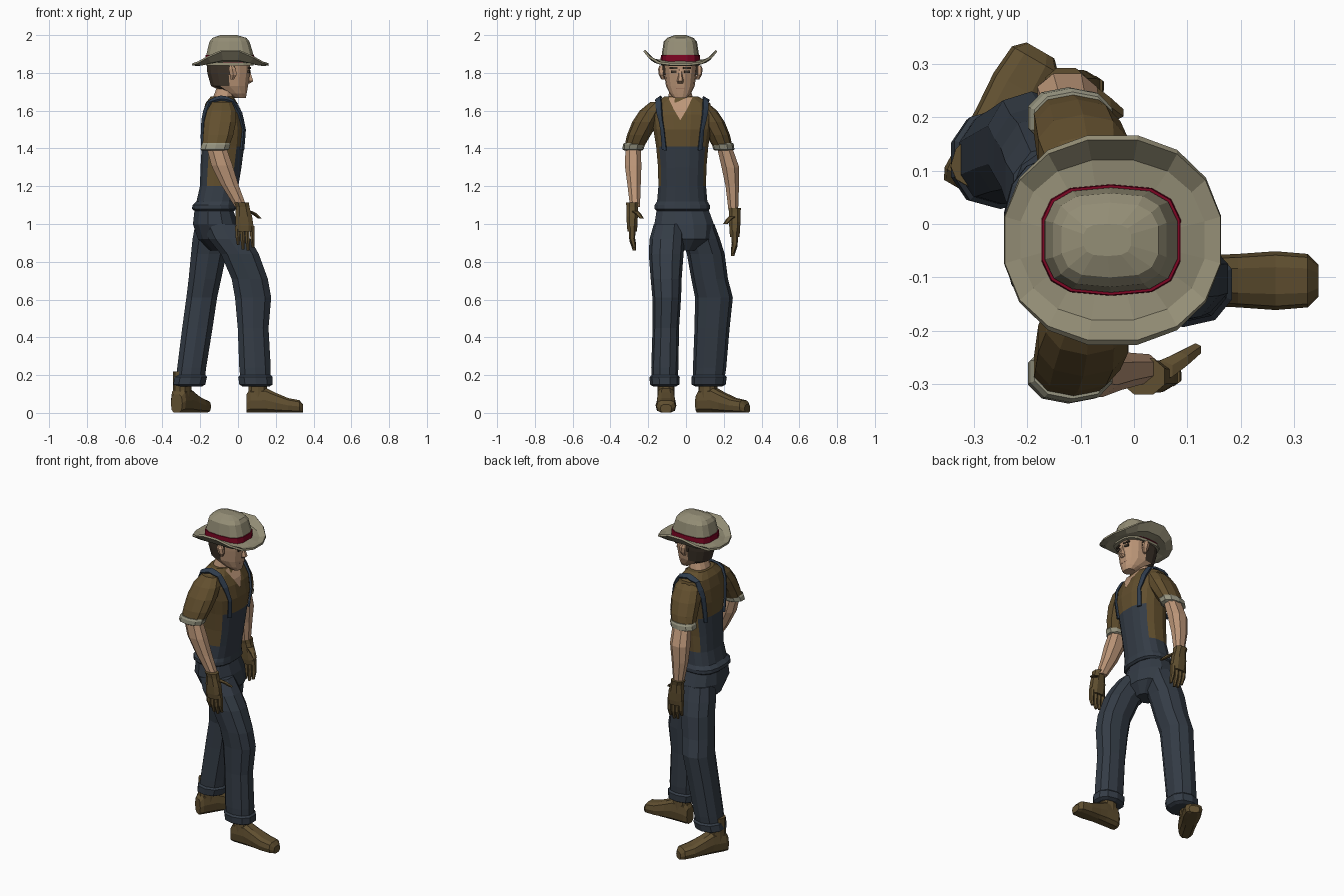
import bpy
import bmesh
import math
from mathutils import Matrix, Vector

old = bpy.data.objects.get("Cube")
if old:
    bpy.data.objects.remove(old, do_unlink=True)


def material(name, red, green, blue):
    """One flat colour, given as display values and stored as linear ones."""
    linear = [((c / 255 + 0.055) / 1.055) ** 2.4 for c in (red, green, blue)] + [1]
    mat = bpy.data.materials.new(name)
    mat.use_nodes = True
    mat.diffuse_color = linear
    shader = mat.node_tree.nodes["Principled BSDF"]
    shader.inputs["Base Color"].default_value = linear
    shader.inputs["Roughness"].default_value = 0.9
    return mat


shirt_brown = material("shirt brown", 98, 79, 46)
leather_brown = material("leather brown", 96, 79, 48)
denim = material("denim", 52, 60, 70)
strap_blue = material("strap blue", 47, 60, 76)
skin = material("skin", 188, 150, 120)
hair_dark = material("dark hair", 62, 52, 42)
felt = material("hat felt", 148, 142, 118)
cuff_grey = material("cuff grey", 150, 148, 128)
band_red = material("band red", 125, 5, 35)
lip = material("lip", 140, 98, 80)


def finish(name, bm, mats, rule=None):
    bmesh.ops.recalc_face_normals(bm, faces=bm.faces)
    bm.normal_update()
    if rule:
        for face in bm.faces:
            face.material_index = rule(face.calc_center_median(), face.normal)
    mesh = bpy.data.meshes.new(name)
    bm.to_mesh(mesh)
    bm.free()
    for mat in mats:
        mesh.materials.append(mat)
    obj = bpy.data.objects.new(name, mesh)
    bpy.context.collection.objects.link(obj)
    return obj


def loft(name, rings, mats, sides=12, power=2.3, caps=True, matrix=None, rule=None):
    """Skin rings given as (x, y, z, x radius, y radius)."""
    bm = bmesh.new()
    loops = []
    for x, y, z, rx, ry in rings:
        loop = []
        for i in range(sides):
            a = math.tau * (i + 0.5) / sides
            c, s = math.cos(a), math.sin(a)
            px = math.copysign(abs(c) ** (2 / power), c) * rx
            py = math.copysign(abs(s) ** (2 / power), s) * ry
            loop.append(bm.verts.new((x + px, y + py, z)))
        loops.append(loop)
    for low, high in zip(loops, loops[1:]):
        for i in range(sides):
            j = (i + 1) % sides
            bm.faces.new((low[i], low[j], high[j], high[i]))
    if caps:
        bm.faces.new(loops[0])
        bm.faces.new(loops[-1])
    if matrix:
        bm.transform(matrix)
    return finish(name, bm, mats, rule)


def ribbon(name, path, width, mat, target, offset):
    """A strip along a path, wrapped onto a target and thickened."""
    bm = bmesh.new()
    half = Vector((0, width / 2, 0))
    rows = [[bm.verts.new(Vector(p) + half * k) for k in (-1, 1)] for p in path]
    for a, b in zip(rows, rows[1:]):
        bm.faces.new((a[0], a[1], b[1], b[0]))
    bmesh.ops.subdivide_edges(bm, edges=bm.edges, cuts=1, use_grid_fill=True)
    obj = finish(name, bm, [mat])
    wrap = obj.modifiers.new("wrap", "SHRINKWRAP")
    wrap.target = target
    wrap.wrap_mode = "ABOVE_SURFACE"
    wrap.offset = offset
    thick = obj.modifiers.new("thickness", "SOLIDIFY")
    thick.thickness = 0.012
    thick.offset = 0
    return obj


def plate(name, place, size, mat, turn=0):
    bm = bmesh.new()
    bmesh.ops.create_cube(bm, size=1)
    bm.transform(Matrix.Translation(place) @ Matrix.Rotation(turn, 4, "Z")
                 @ Matrix.Diagonal((*size, 1)))
    return finish(name, bm, [mat])


# Torso: denim bib front and back, scooped lower at the sides
def bib_rule(centre, normal):
    top = 1.41 if abs(normal.x) > 0.5 else 1.25
    return 0 if centre.z < top else 1


torso = loft("torso", [
    (-.125, -.02, 1.07, .108, .138), (-.125, -.02, 1.08, .12, .148),
    (-.125, -.02, 1.1, .118, .148), (-.115, -.02, 1.12, .106, .135),
    (-.1, -.02, 1.2, .103, .128), (-.09, -.02, 1.3, .11, .13),
    (-.08, -.02, 1.41, .114, .14), (-.078, -.02, 1.5, .12, .155),
    (-.082, -.02, 1.58, .108, .165), (-.088, -.02, 1.64, .085, .15),
    (-.085, -.025, 1.675, .06, .09)],
    [denim, shirt_brown], sides=16, power=2.6, rule=bib_rule)

for side, label in ((-1, "right"), (1, "left")):
    line = [(.03, .1, 1.39), (.05, .115, 1.5), (.02, .125, 1.59), (-.03, .125, 1.65),
            (-.09, .125, 1.67), (-.15, .125, 1.64), (-.19, .115, 1.55), (-.2, .1, 1.39)]
    ribbon(label + "_strap", [(x, y * side - .02, z) for x, y, z in line],
           0.034, strap_blue, torso, 0.009)

# Neck and open collar
loft("neck", [(-.08, -.03, 1.62, .06, .075), (-.075, -.03, 1.68, .055, .065),
              (-.065, -.03, 1.72, .05, .055), (-.055, -.03, 1.76, .05, .055)], [skin])
bm = bmesh.new()
bm.faces.new([bm.verts.new(p) for p in
              ((.04, -.03, 1.55), (.02, .005, 1.61), (-.02, .035, 1.67),
               (-.02, -.095, 1.67), (.02, -.065, 1.61))])
bmesh.ops.triangulate(bm, faces=bm.faces)
collar = finish("open_collar", bm, [skin])
wrap = collar.modifiers.new("wrap", "SHRINKWRAP")
wrap.target, wrap.offset, wrap.wrap_mode = torso, 0.006, "ABOVE_SURFACE"

# Trousers
loft("trouser_seat", [(-.13, -.02, 1.1, .1, .135), (-.12, -.01, 1.0, .122, .162),
                      (-.1, 0, .92, .115, .14), (-.09, 0, .86, .06, .05)], [denim])
loft("right_trouser_leg", [
    (-.09, -.09, 1.0, .105, .08), (-.045, -.1, .92, .115, .093),
    (.01, -.105, .84, .105, .092), (.062, -.105, .71, .1, .082),
    (.08, -.102, .61, .1, .076), (.08, -.107, .45, .085, .07),
    (.09, -.112, .24, .087, .072), (.092, -.113, .2, .085, .07),
    (.092, -.113, .19, .095, .08), (.095, -.113, .15, .092, .078),
    (.095, -.113, .14, .075, .06)], [denim], sides=10)
loft("left_trouser_leg", [
    (-.13, .06, 1.0, .1, .09), (-.14, .08, .92, .105, .1),
    (-.155, .105, .84, .098, .1), (-.175, .125, .71, .09, .097),
    (-.192, .148, .61, .085, .1), (-.215, .138, .45, .084, .093),
    (-.245, .125, .24, .08, .088), (-.25, .122, .2, .08, .085),
    (-.25, .122, .19, .09, .094), (-.258, .12, .15, .088, .09),
    (-.258, .12, .14, .07, .07)], [denim], sides=10)


# Boots: a shoe skinned from heel to toe, plus the ankle shaft
def boot(name, heel, yaw):
    forward = Matrix(((0, 0, 1, 0), (0, 1, 0, 0), (1, 0, 0, 0), (0, 0, 0, 1)))
    place = Matrix.Translation((*heel, 0)) @ Matrix.Rotation(yaw, 4, "Z")
    steps = ((0, .1, .035), (.02, .13, .046), (.1, .135, .048), (.15, .11, .05),
             (.22, .08, .055), (.28, .068, .05), (.3, .045, .03))
    loft(name, [(h / 2, 0, t, h / 2, w) for t, h, w in steps], [leather_brown],
         sides=10, power=3, matrix=place @ forward)
    loft(name + "_shaft", [(.06, 0, .06, .055, .046), (.06, 0, .13, .052, .044),
                           (.06, 0, .22, .05, .045)], [leather_brown],
         sides=10, matrix=place)


boot("right_boot", (.045, -.106), 0)
boot("left_boot", (-.325, .065), math.radians(60))


# Arms: sleeve, rolled cuff, bare forearm and glove
def arm(label, side, forearm, hand):
    def y(out):
        return out * side - 0.04

    loft(label + "_sleeve", [
        (-.085, y(.1), 1.645, .055, .05), (-.088, y(.14), 1.6, .08, .065),
        (-.095, y(.175), 1.54, .088, .07), (-.105, y(.21), 1.47, .083, .063),
        (-.12, y(.238), 1.4, .072, .05)], [shirt_brown], sides=10)
    loft(label + "_cuff", [
        (-.115, y(.235), 1.43, .074, .052), (-.117, y(.236), 1.42, .08, .058),
        (-.123, y(.24), 1.395, .079, .056), (-.123, y(.24), 1.388, .06, .045)],
        [cuff_grey], sides=10)
    loft(label + "_forearm", forearm, [skin], sides=8)
    x, hy, z = hand
    loft(label + "_glove", [
        (x - .012, hy, z + .125, .042, .036), (x - .005, hy, z + .1, .038, .032),
        (x, hy, z + .05, .048, .032), (x + .005, hy, z, .05, .03),
        (x + .005, hy, z - .03, .046, .026)], [leather_brown], sides=8)
    for i in range(4):
        fx = x - .034 + i * .026
        drop = (.1, .125, .13, .115)[i]
        loft(f"{label}_finger_{i + 1}", [
            (fx, hy, z, .014, .019), (fx + .003, hy, z - drop * .6, .013, .015),
            (fx + .005, hy - side * .012, z - drop, .008, .009)], [leather_brown], sides=6)
    loft(label + "_thumb", [
        (x + .02, hy - side * .01, z + .08, .025, .02),
        (x + .055, hy - side * .03, z + .065, .018, .016),
        (x + .085, hy - side * .05, z + .04, .012, .012)], [leather_brown], sides=6)


arm("right", -1, [
    (-.118, -.28, 1.42, .055, .042), (-.085, -.28, 1.31, .06, .047),
    (-.045, -.275, 1.21, .05, .038), (.015, -.27, 1.09, .033, .028)], (.03, -.285, .99))
arm("left", 1, [
    (-.115, .2, 1.42, .055, .042), (-.125, .235, 1.3, .06, .05),
    (-.13, .245, 1.2, .05, .038), (-.125, .25, 1.08, .033, .028)], (-.115, .258, .96))


# Head with hair on the back half
def hair_rule(centre, normal):
    return 1 if centre.x < -.05 and centre.z > 1.7 and normal.z > -.8 else 0


loft("head", [
    (.012, -.03, 1.667, .03, .035), (-.008, -.03, 1.69, .055, .056),
    (-.045, -.03, 1.73, .1, .076), (-.05, -.03, 1.8, .115, .086),
    (-.05, -.03, 1.84, .117, .09), (-.05, -.03, 1.9, .1, .08)],
    [skin, hair_dark], sides=14, power=2.4, rule=hair_rule)
loft("nose", [(.055, -.03, 1.745, .01, .014), (.06, -.03, 1.757, .024, .018),
              (.058, -.03, 1.785, .015, .012), (.055, -.03, 1.82, .01, .01)], [skin], sides=6)
plate("mouth", (.046, -.03, 1.718), (.009, .046, .008), lip)
for side, label in ((-1, "right"), (1, "left")):
    plate(label + "_eye", (.059, -.03 + side * .035, 1.806), (.009, .03, .014),
          hair_dark, side * .2)
    plate(label + "_brow", (.061, -.03 + side * .036, 1.826), (.009, .042, .009),
          hair_dark, side * .2)
    plate(label + "_sideburn", (-.035, -.03 + side * .086, 1.82), (.04, .009, .06), hair_dark)
    loft(label + "_ear", [
        (-.03, -.03 + side * .09, 1.765, .01, .01), (-.025, -.03 + side * .1, 1.79, .02, .014),
        (-.03, -.03 + side * .102, 1.82, .022, .016), (-.035, -.03 + side * .1, 1.84, .01, .01)],
        [skin], sides=6)

# Hat: creased crown, band, and brim curled up at the sides
loft("hat_crown", [
    (-.043, -.03, 1.84, .128, .1), (-.043, -.03, 1.9, .126, .098),
    (-.045, -.03, 1.965, .108, .088), (-.045, -.03, 1.985, .092, .07),
    (-.05, -.03, 2.0, .045, .03)], [felt], sides=14, power=3)
loft("hat_band", [(-.043, -.03, 1.855, .133, .105), (-.043, -.03, 1.895, .131, .103)],
     [band_red], sides=14, power=3)
brim = loft("hat_brim", [
    (-.04, -.03, 1.845, .206, .195), (-.04, -.03, 1.842, .175, .155),
    (-.043, -.03, 1.858, .125, .098)], [felt], sides=16, power=2.2, caps=False)
for vert in brim.data.vertices:
    vert.co.z += 0.07 * abs((vert.co.y + 0.03) / 0.19) ** 4
thick = brim.modifiers.new("thickness", "SOLIDIFY")
thick.thickness = 0.012
thick.offset = 0
